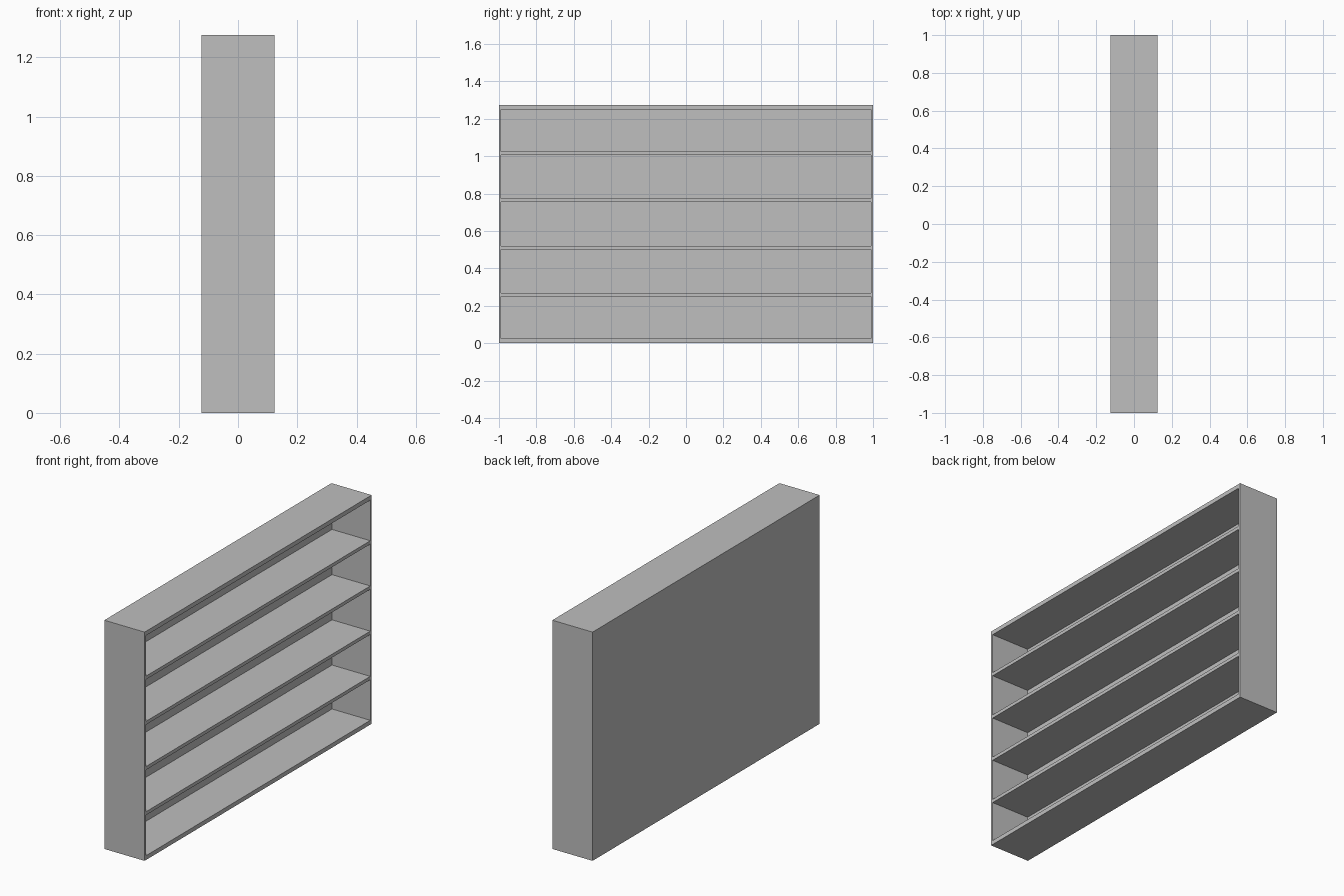
import bpy

cube = bpy.data.objects.get("Cube")
if cube:
    bpy.data.objects.remove(cube, do_unlink=True)

# Single flat grey for the whole cabinet
GREY = (0.52, 0.52, 0.52, 1)
grey = bpy.data.materials.new("plain_grey")
grey.use_nodes = True
grey.diffuse_color = GREY
grey.node_tree.nodes["Principled BSDF"].inputs["Base Color"].default_value = GREY

DEPTH, LENGTH, HEIGHT = 0.248, 2.0, 1.275
BACK, SIDE, EDGE, SHELF = 0.012, 0.012, 0.024, 0.019
SHELF_COUNT, SPACING = 4, 0.252


def board(name, x, y, z):
    """Box given by its (low, high) extent on each axis."""
    bpy.ops.mesh.primitive_cube_add(size=1, location=[sum(r) / 2 for r in (x, y, z)])
    obj = bpy.context.object
    obj.name = name
    obj.scale = [r[1] - r[0] for r in (x, y, z)]
    bpy.ops.object.transform_apply(location=False, rotation=False, scale=True)
    obj.data.materials.append(grey)
    return obj


hx, hy = DEPTH / 2, LENGTH / 2
inside_x = (BACK - hx, hx)
inside_y = (SIDE - hy, hy - SIDE)

# Outer case: closed on -x, open on +x
board("back_panel", (-hx, BACK - hx), (-hy, hy), (0, HEIGHT))
board("front_end_panel", inside_x, (-hy, SIDE - hy), (0, HEIGHT))
board("rear_end_panel", inside_x, (hy - SIDE, hy), (0, HEIGHT))
board("bottom_board", inside_x, inside_y, (0, EDGE))
board("top_board", inside_x, inside_y, (HEIGHT - EDGE, HEIGHT))

# Evenly spaced shelves around mid height
for i in range(SHELF_COUNT):
    z = HEIGHT / 2 + (i - (SHELF_COUNT - 1) / 2) * SPACING
    board(f"shelf_{i + 1}", inside_x, inside_y, (z - SHELF / 2, z + SHELF / 2))
